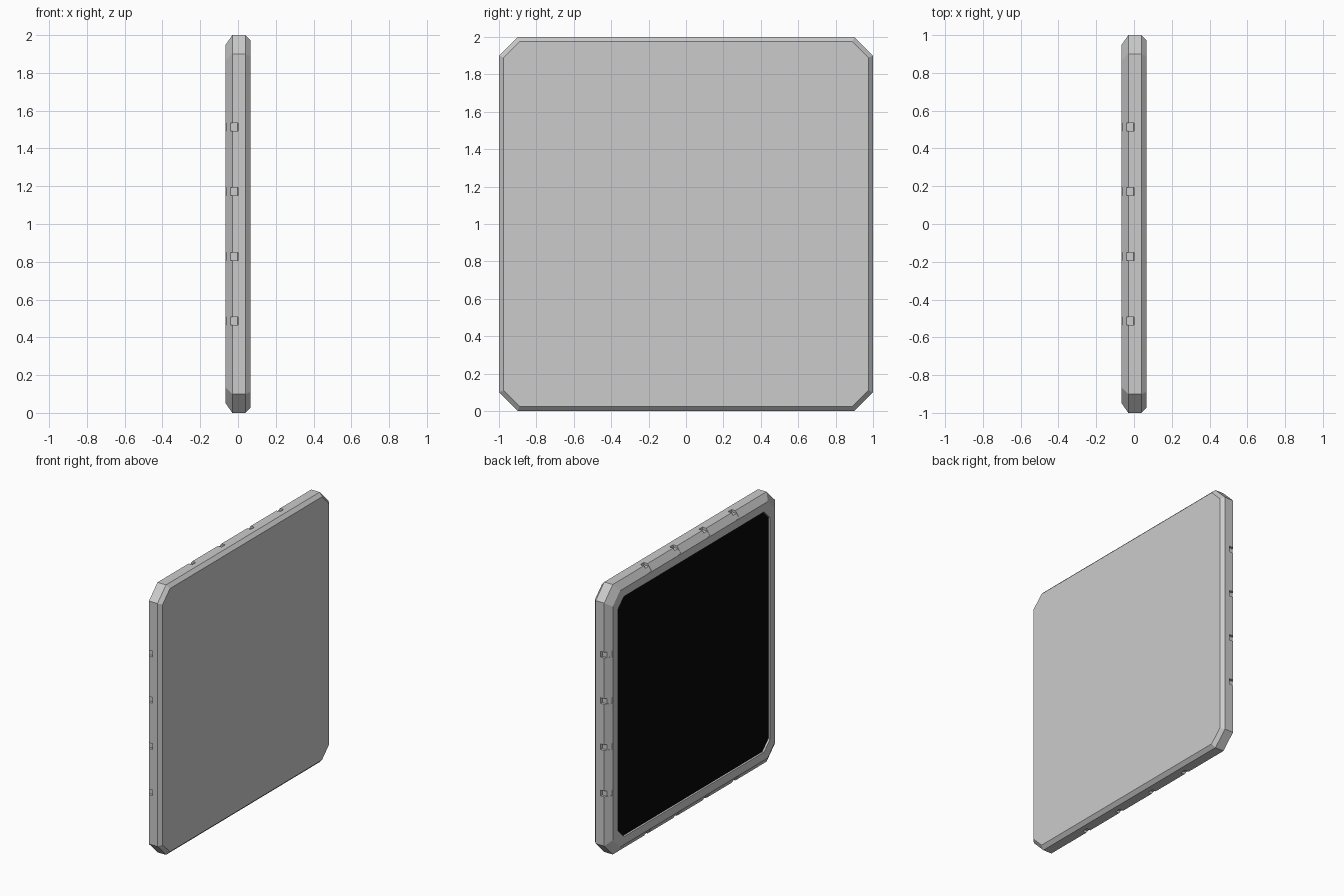
import bpy, bmesh, math
from mathutils import Matrix, Vector

if "Cube" in bpy.data.objects:
    bpy.data.objects.remove(bpy.data.objects["Cube"])


def octagon(x, inset, corner):
    """Cut-corner square in the YZ plane; inset and corner measured from the 2 x 2 bounds."""
    a, b = 1 - inset, 1 - corner
    pts = [(a, -b), (a, b), (b, a), (-b, a), (-a, b), (-a, -b), (-b, -a), (b, -a)]
    return [Vector((x, y, z + 1)) for y, z in pts]


def loft(bm, rings):
    """Closed solid through a list of point rings."""
    loops = [[bm.verts.new(p) for p in r] for r in rings]
    n = len(loops[0])
    for r0, r1 in zip(loops, loops[1:]):
        for i in range(n):
            j = (i + 1) % n
            bm.faces.new((r0[i], r0[j], r1[j], r1[i]))
    bm.faces.new(loops[0])
    bm.faces.new(loops[-1])


def finish(name, bm):
    bmesh.ops.recalc_face_normals(bm, faces=bm.faces)
    me = bpy.data.meshes.new(name)
    bm.to_mesh(me)
    bm.free()
    ob = bpy.data.objects.new(name, me)
    bpy.context.collection.objects.link(ob)
    return ob


# Panel body: bevelled on both sides, with a shallow recess on the -x side
bm = bmesh.new()
loft(bm, [octagon(*r) for r in [
    (0.065, 0.025, 0.11), (0.04, 0, 0.10), (-0.03, 0, 0.10),
    (-0.065, 0.05, 0.135), (-0.065, 0.11, 0.18), (-0.05, 0.11, 0.18)]])
body = finish("panel_frame", bm)

# Notch cutters: four along each of the four edges
profile = [(0, 1.05), (0, 0.995), (-0.003, 0.982), (-0.04, 0.982),
           (-0.062, 0.952), (-0.09, 0.952), (-0.09, 1.05)]
bm = bmesh.new()
for side in range(4):
    turn = Matrix.Translation((0, 0, 1)) @ Matrix.Rotation(side * math.pi / 2, 4, 'X')
    for pos in (-0.514, -0.171, 0.171, 0.514):
        loft(bm, [[turn @ Vector((x, pos + w, r)) for x, r in profile]
                  for w in (-0.021, 0.021)])
cutter = finish("notch_cutter", bm)
cutter.hide_render = True

mod = body.modifiers.new("notches", 'BOOLEAN')
mod.operation = 'DIFFERENCE'
mod.solver = 'EXACT'
mod.object = cutter
bpy.context.view_layer.objects.active = body
bpy.ops.object.modifier_apply(modifier=mod.name)
bpy.data.objects.remove(cutter)

# Black inlay sitting in the recess
black = bpy.data.materials.new("black")
black.diffuse_color = (0.002, 0.002, 0.002, 1)
black.use_nodes = True
black.node_tree.nodes["Principled BSDF"].inputs["Base Color"].default_value = black.diffuse_color
bm = bmesh.new()
loft(bm, [octagon(-0.049, 0.111, 0.181), octagon(-0.052, 0.111, 0.181)])
inlay = finish("black_inlay", bm)
inlay.data.materials.append(black)
